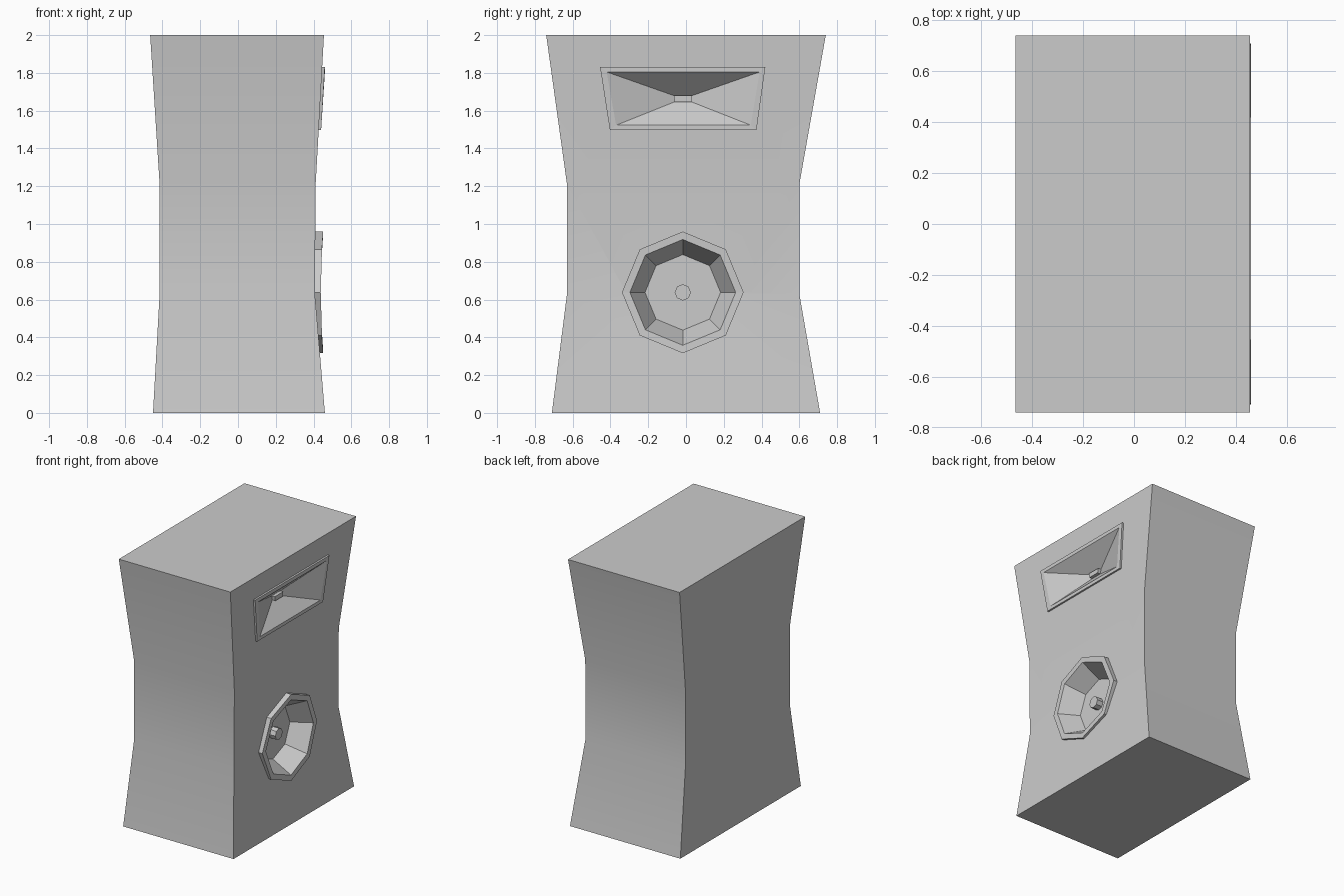
import bpy, bmesh
from math import sin, cos, tau

if "Cube" in bpy.data.objects:
    bpy.data.objects.remove(bpy.data.objects["Cube"])


def loft(name, loops, smooth=False):
    """Closed solid bridged through equal-sized point loops, capped at both ends."""
    bm = bmesh.new()
    rings = [[bm.verts.new(p) for p in loop] for loop in loops]
    n = len(rings[0])
    for a, b in zip(rings, rings[1:]):
        for i in range(n):
            j = (i + 1) % n
            bm.faces.new((a[i], a[j], b[j], b[i]))
    bm.faces.new(rings[0])
    bm.faces.new(rings[-1])
    bmesh.ops.recalc_face_normals(bm, faces=bm.faces)
    mesh = bpy.data.meshes.new(name)
    bm.to_mesh(mesh)
    bm.free()
    for p in mesh.polygons:
        p.use_smooth = smooth
    obj = bpy.data.objects.new(name, mesh)
    bpy.context.collection.objects.link(obj)
    return obj


def octagon(r, x, bend=0.0):
    """Eight-sided loop facing +x; bend follows the waist of the cabinet."""
    pts = []
    for i in range(8):
        a = tau * i / 8
        pts.append((x + bend * cos(a) ** 2, -0.017 + r * sin(a), 0.638 + r * cos(a)))
    return pts


def trapezoid(top, bottom, x_top, x_bottom):
    """Four-sided loop facing +x; top and bottom are (y0, y1, z)."""
    return [(x_top, top[0], top[2]), (x_top, top[1], top[2]),
            (x_bottom, bottom[1], bottom[2]), (x_bottom, bottom[0], bottom[2])]


def cut(target, cutter):
    mod = target.modifiers.new(cutter.name, 'BOOLEAN')
    mod.operation = 'DIFFERENCE'
    mod.solver = 'EXACT'
    mod.object = cutter
    bpy.context.view_layer.objects.active = target
    bpy.ops.object.modifier_apply(modifier=mod.name)
    bpy.data.objects.remove(cutter)


# Waisted cabinet: (z, x0, x1, y0, y1) per level
levels = [(0, -.45, .46, -.71, .71), (.63, -.415, .407, -.63, .60),
          (1.21, -.415, .411, -.63, .60), (2, -.465, .455, -.74, .74)]
cabinet = loft("cabinet", [[(x0, y0, z), (x1, y0, z), (x1, y1, z), (x0, y1, z)]
                           for z, x0, x1, y0, y1 in levels], True)

# Openings, hidden behind the speaker rims
cut(cabinet, loft("woofer_cutter", [octagon(.30, .27), octagon(.30, .6)]))
mid_top, mid_bottom = (-.437, .405, 1.818), (-.385, .357, 1.512)
cut(cabinet, loft("horn_cutter", [trapezoid(mid_top, mid_bottom, x, x) for x in (.29, .6)]))

bpy.ops.object.select_all(action='DESELECT')
cabinet.select_set(True)
bpy.context.view_layer.objects.active = cabinet
bpy.ops.object.shade_smooth_by_angle(angle=0.5)

# Woofer: bent rim, cone and flat floor
loft("woofer", [octagon(.322, .26), octagon(.322, .438, .013),
                octagon(.28, .438, .011), octagon(.20, .30)])
loft("woofer_dust_cap", [octagon(.043, .29), octagon(.043, .35)])

# Horn: tilted rim and tapering throat
outer_top, outer_bottom = (-.455, .42, 1.832), (-.403, .373, 1.498)
inner_top, inner_bottom = (-.42, .39, 1.805), (-.37, .343, 1.523)
throat_top, throat_bottom = (-.065, .033, 1.68), (-.06, .028, 1.647)
loft("horn", [trapezoid(outer_top, outer_bottom, .28, .28),
              trapezoid(outer_top, outer_bottom, .46, .44),
              trapezoid(inner_top, inner_bottom, .46, .44),
              trapezoid(throat_top, throat_bottom, .325, .325)])
loft("horn_throat", [trapezoid(throat_top, throat_bottom, x, x) for x in (.315, .35)])
